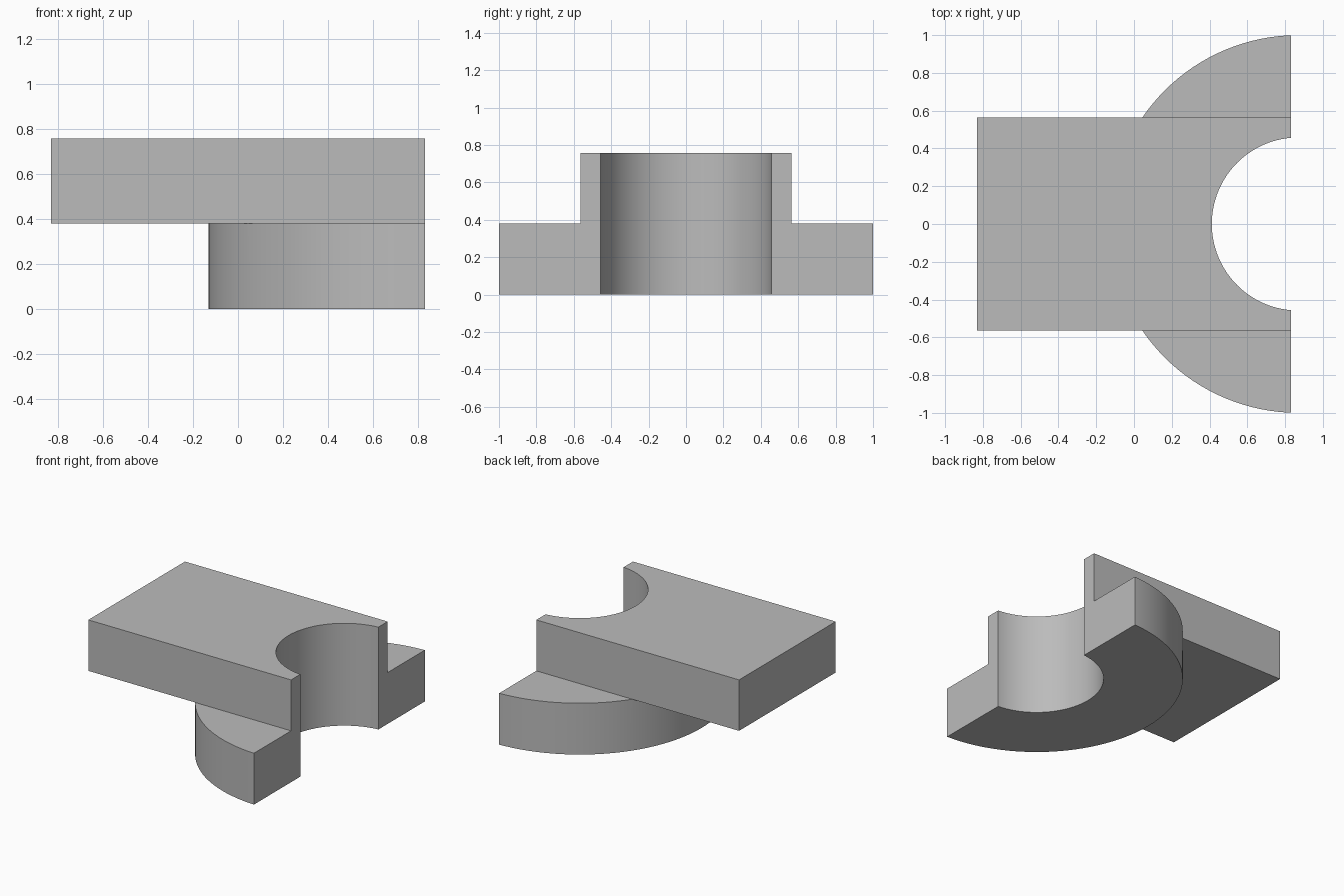
import bpy

if "Cube" in bpy.data.objects:
    bpy.data.objects.remove(bpy.data.objects["Cube"], do_unlink=True)

END_X = 0.83       # flat end face of the bracket
AXIS_X = 0.87      # shared axis of flange and bore
STEP_Z, TOP_Z = 0.38, 0.757

grey = bpy.data.materials.new("plain grey")
grey.use_nodes = True
colour = (0.5, 0.5, 0.5, 1)
grey.diffuse_color = colour
grey.node_tree.nodes["Principled BSDF"].inputs["Base Color"].default_value = colour


def box(name, low, high):
    centre = [(a + b) / 2 for a, b in zip(low, high)]
    bpy.ops.mesh.primitive_cube_add(size=1, location=centre)
    ob = bpy.context.object
    ob.name = name
    ob.scale = [b - a for a, b in zip(low, high)]
    bpy.ops.object.transform_apply(location=True, rotation=False, scale=True)
    ob.data.materials.append(grey)
    return ob


def cylinder(name, radius, z0, z1):
    bpy.ops.mesh.primitive_cylinder_add(
        vertices=128, radius=radius, depth=z1 - z0,
        location=(AXIS_X, 0, (z0 + z1) / 2))
    ob = bpy.context.object
    ob.name = name
    bpy.ops.object.transform_apply(location=True, rotation=False, scale=True)
    ob.data.materials.append(grey)
    return ob


def combine(body, tool, operation):
    tool.hide_render = True
    mod = body.modifiers.new(tool.name, 'BOOLEAN')
    mod.operation, mod.solver, mod.object = operation, 'EXACT', tool
    bpy.context.view_layer.objects.active = body
    bpy.ops.object.modifier_apply(modifier=mod.name)
    bpy.data.objects.remove(tool, do_unlink=True)


# Raised rectangular arm joined to the round flange
bracket = box("bracket_body", (-0.83, -0.565, STEP_Z), (1.2, 0.565, TOP_Z))
combine(bracket, cylinder("flange", 1.0, 0, STEP_Z), 'UNION')

# Bore through both levels, then the flat end cut
combine(bracket, cylinder("bore_cutter", 0.458, -0.2, 1), 'DIFFERENCE')
combine(bracket, box("end_cutter", (END_X, -2, -1), (3, 2, 2)), 'DIFFERENCE')

# Smooth curved walls with crisp edges
bpy.ops.object.select_all(action='DESELECT')
bracket.select_set(True)
bpy.context.view_layer.objects.active = bracket
bpy.ops.object.shade_smooth_by_angle(angle=0.5)
